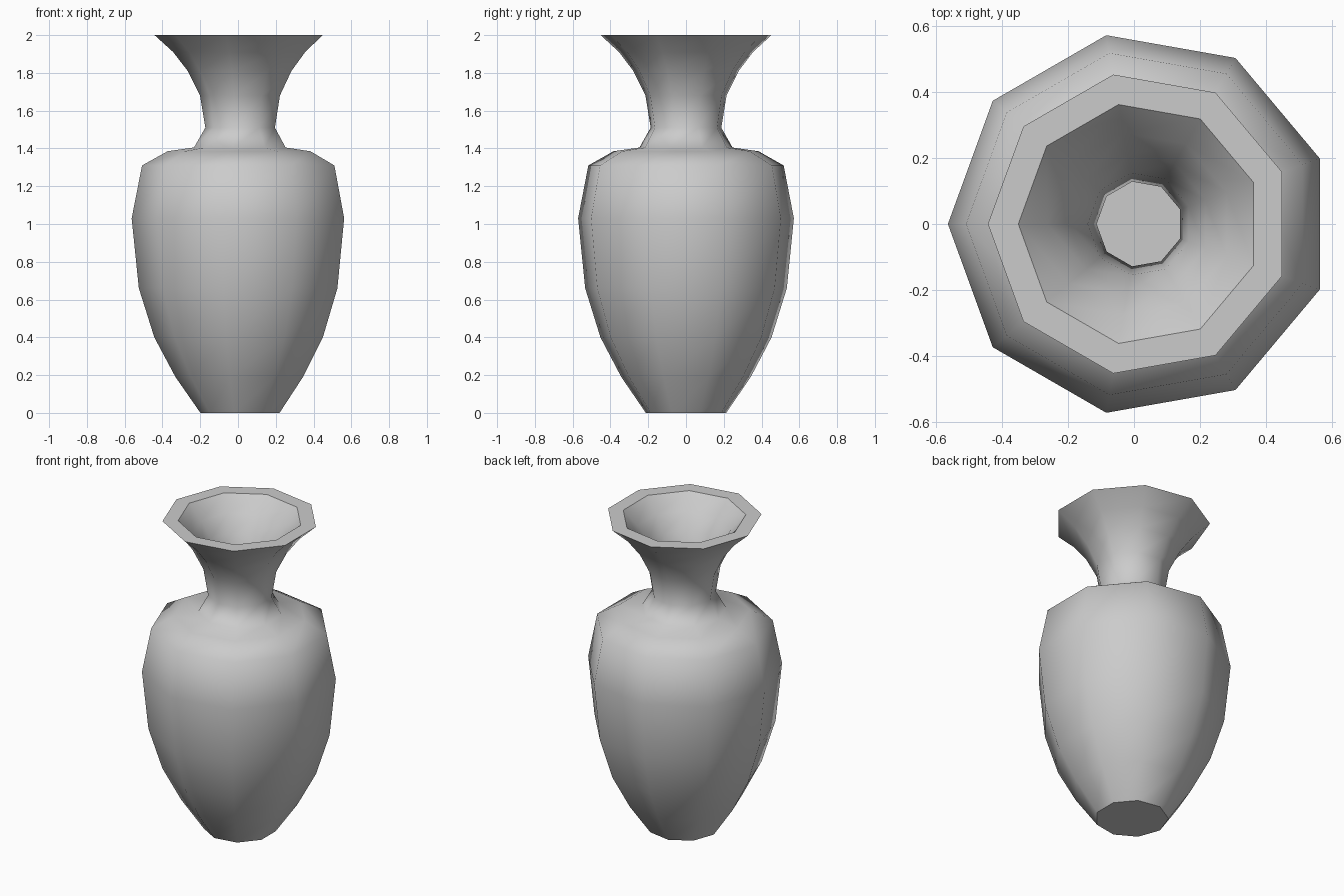
import bpy, bmesh, math

cube = bpy.data.objects.get("Cube")
if cube:
    bpy.data.objects.remove(cube, do_unlink=True)

SIDES = 9
CENTRE_X = 0.017

# Half profile (radius, height): outside from foot to rim, then inside down to the floor
outside = [(0.216, 0), (0.348, 0.19), (0.46, 0.4), (0.542, 0.66), (0.58, 1.03),
           (0.525, 1.31), (0.39, 1.385), (0.25, 1.405), (0.19, 1.51),
           (0.218, 1.68), (0.283, 1.81), (0.36, 1.91), (0.459, 2)]
inside = [(0.367, 2), (0.28, 1.91), (0.212, 1.81), (0.157, 1.68), (0.13, 1.51),
          (0.2, 1.345), (0.37, 1.325), (0.475, 1.27), (0.52, 1.03),
          (0.48, 0.66), (0.395, 0.4), (0.285, 0.2), (0.18, 0.06)]
# Rings kept crisp: foot, both rim edges and the inner floor
sharp_rings = {0, len(outside) - 1, len(outside), len(outside) + len(inside) - 1}

clay = bpy.data.materials.new("grey_clay")
clay.use_nodes = True
clay.diffuse_color = (0.6, 0.6, 0.6, 1)
clay.node_tree.nodes["Principled BSDF"].inputs["Base Color"].default_value = clay.diffuse_color


def ring(bm, radius, z):
    angles = [math.pi + math.tau * i / SIDES for i in range(SIDES)]
    return [bm.verts.new((CENTRE_X + radius * math.cos(a), radius * math.sin(a), z))
            for a in angles]


# Vase body: nine-sided lathe of the profile, capped below and on the inner floor
bm = bmesh.new()
rings = [ring(bm, r, z) for r, z in outside + inside]
for low, high in zip(rings, rings[1:]):
    for i in range(SIDES):
        j = (i + 1) % SIDES
        bm.faces.new((low[i], low[j], high[j], high[i]))
bm.faces.new(rings[0][::-1])
bm.faces.new(rings[-1])

for face in bm.faces:
    face.smooth = True
for index in sharp_rings:
    loop = rings[index]
    for a, b in zip(loop, loop[1:] + loop[:1]):
        bm.edges.get((a, b)).smooth = False

mesh = bpy.data.meshes.new("vase")
bm.to_mesh(mesh)
bm.free()
mesh.materials.append(clay)
vase = bpy.data.objects.new("vase", mesh)
bpy.context.collection.objects.link(vase)
